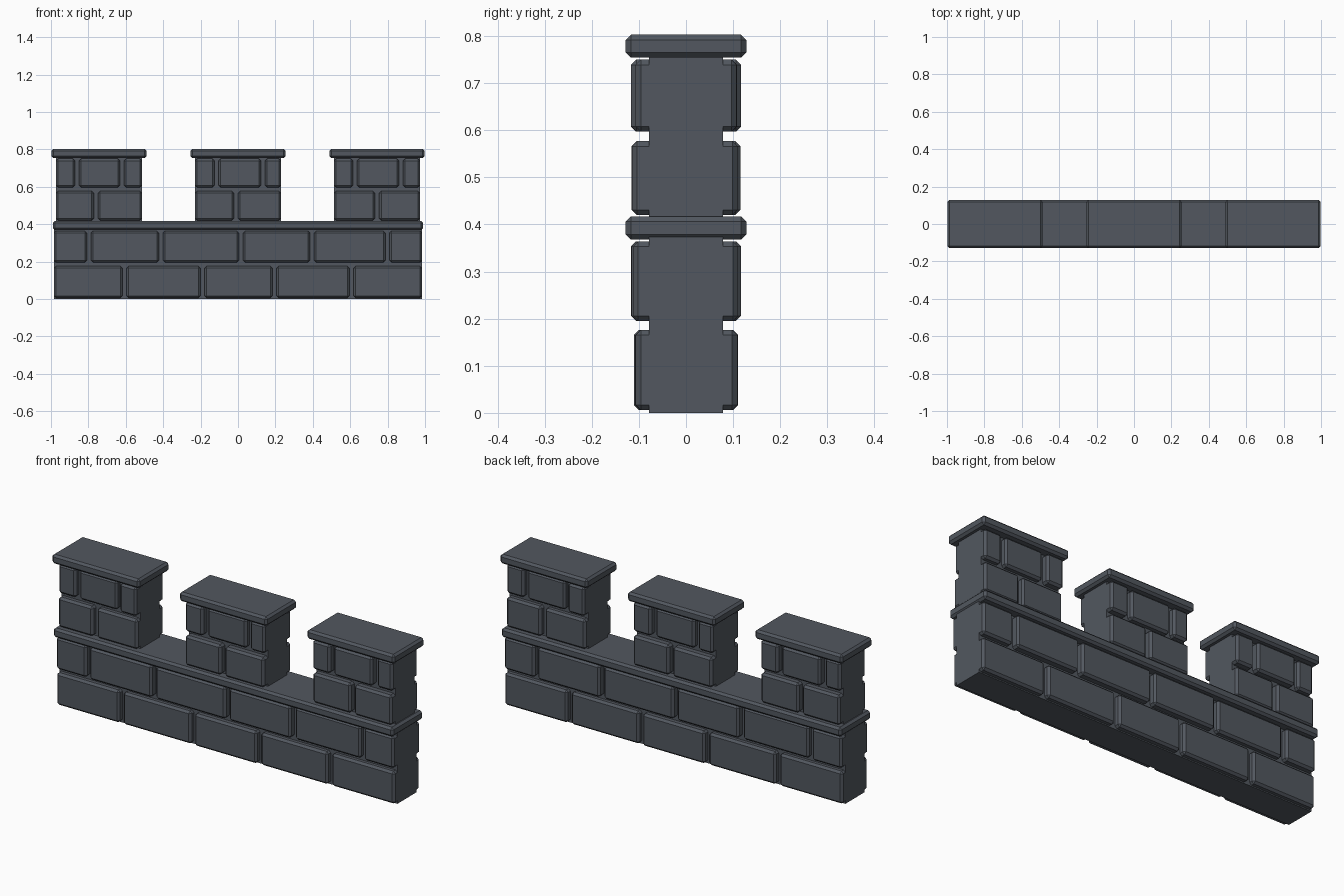
import bpy, bmesh, random
from mathutils import Matrix

if "Cube" in bpy.data.objects:
    bpy.data.objects.remove(bpy.data.objects["Cube"])

random.seed(4)
stone = bpy.data.materials.new("slate stone")
stone.diffuse_color = (0.085, 0.097, 0.116, 1)
stone.use_nodes = True
stone.node_tree.nodes["Principled BSDF"].inputs["Base Color"].default_value = stone.diffuse_color


def block(name, x, y, z, chamfer=0.0, keep_back=False):
    """Box from (min, max) ranges; keep_back leaves the buried +y edges sharp."""
    bm = bmesh.new()
    bmesh.ops.create_cube(bm, size=1)
    for v in bm.verts:
        v.co = [(r[0] + r[1]) / 2 + c * (r[1] - r[0]) for c, r in zip(v.co, (x, y, z))]
    if chamfer:
        edges = [e for e in bm.edges
                 if not keep_back or any(v.co.y < y[1] - 1e-4 for v in e.verts)]
        bmesh.ops.bevel(bm, geom=edges, offset=chamfer, segments=1, affect='EDGES')
    mesh = bpy.data.meshes.new(name)
    bm.to_mesh(mesh)
    bm.free()
    mesh.materials.append(stone)
    obj = bpy.data.objects.new(name, mesh)
    bpy.context.collection.objects.link(obj)
    return obj


def course(name, start, end, joints, z, gap=0.022):
    """One row of bricks on the front, repeated on the back by a half turn."""
    cuts = [start - gap / 2] + joints + [end + gap / 2]
    for a, b in zip(cuts, cuts[1:]):
        depth = random.uniform(0.106, 0.118)
        front = block(name + "_front", (a + gap / 2, b - gap / 2), (-depth, -0.07), z, 0.011, True)
        back = front.copy()
        back.name = name + "_back"
        back.matrix_world = Matrix.Rotation(3.14159265, 4, 'Z')
        bpy.context.collection.objects.link(back)


# Lower wall: core, two brick courses, ledge
block("wall_core", (-0.984, 0.984), (-0.079, 0.079), (0, 0.39))
course("wall_lower_brick", -0.984, 0.984, [-0.607, -0.19, 0.195, 0.607], (0.006, 0.176))
course("wall_upper_brick", -0.984, 0.984, [-0.797, -0.412, 0.016, 0.396, 0.799], (0.195, 0.364))
block("wall_ledge", (-0.99, 0.99), (-0.128, 0.128), (0.368, 0.417), 0.011)

# Merlons: centre, lower joint, upper joints
for cx, low, high in [(-0.743, [-0.76], [-0.861, -0.62]),
                      (0, [-0.01], [-0.115, 0.134]),
                      (0.743, [0.744], [0.626, 0.872])]:
    a, b = cx - 0.23, cx + 0.23
    block("merlon_core", (a, b), (-0.079, 0.079), (0.41, 0.77))
    course("merlon_lower_brick", a, b, low, (0.42, 0.577))
    course("merlon_upper_brick", a, b, high, (0.597, 0.75))
    block("merlon_cap", (cx - 0.255, cx + 0.255), (-0.128, 0.128), (0.754, 0.803), 0.011)
